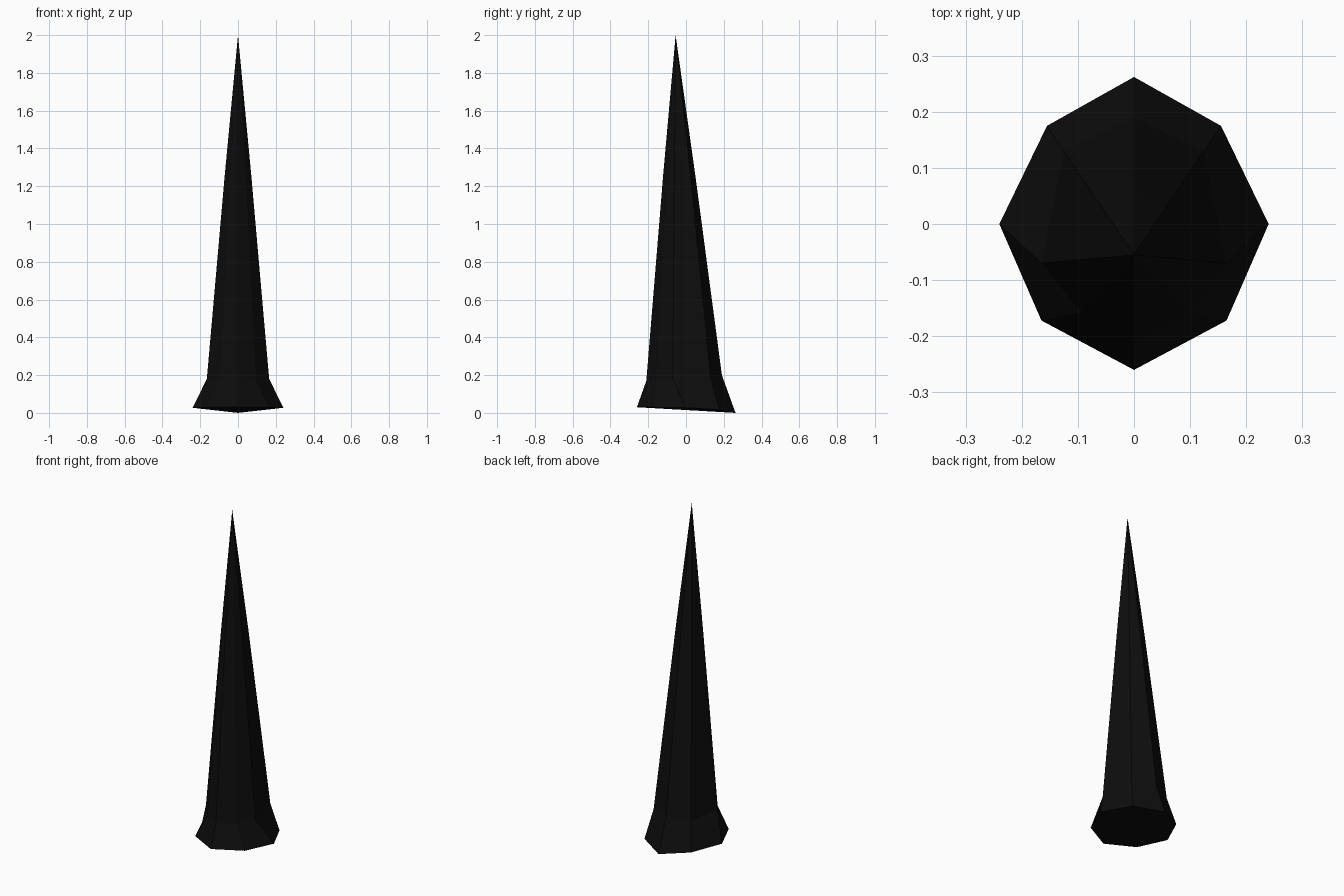
import bpy
import bmesh
from mathutils import Vector

cube = bpy.data.objects.get("Cube")
if cube:
    bpy.data.objects.remove(cube, do_unlink=True)

# Colour
black = bpy.data.materials.new("near black")
black.use_nodes = True
colour = (0.004, 0.004, 0.004, 1)
black.diffuse_color = colour
black.node_tree.nodes["Principled BSDF"].inputs["Base Color"].default_value = colour


def mirrored_ring(half):
    """Close a half outline, listed from front to back, across x = 0."""
    return [Vector(p) for p in half] + [Vector((-x, y, z)) for x, y, z in half[-2:0:-1]]


# Flared foot, neck above it, and the tip
tip = Vector((0, -0.055, 2))
foot = mirrored_ring([(0, -0.26, 0.03), (0.165, -0.172, 0.03), (0.24, 0, 0.027),
                      (0.155, 0.175, 0.018), (0, 0.262, 0)])
neck = mirrored_ring([(0, -0.21, 0.17), (0.095, -0.157, 0.17), (0.165, -0.07, 0.18),
                      (0.125, 0.13, 0.19), (0, 0.19, 0.2)])

# Slightly swollen waist between the neck and the tip
waist = []
for p in neck:
    q = tip.lerp(p, 0.43)
    q.z = 1.25
    waist.append(q)

bm = bmesh.new()
rings = [[bm.verts.new(p) for p in ring] for ring in (foot, neck, waist)]
apex = bm.verts.new(tip)
count = len(foot)
for i in range(count):
    j = (i + 1) % count
    for low, high in zip(rings, rings[1:]):
        bm.faces.new((low[i], low[j], high[j], high[i]))
    bm.faces.new((rings[-1][i], rings[-1][j], apex))
bm.faces.new(rings[0][::-1])
bmesh.ops.recalc_face_normals(bm, faces=bm.faces)

mesh = bpy.data.meshes.new("spike")
bm.to_mesh(mesh)
bm.free()
mesh.materials.append(black)
spike = bpy.data.objects.new("spike", mesh)
bpy.context.collection.objects.link(spike)
